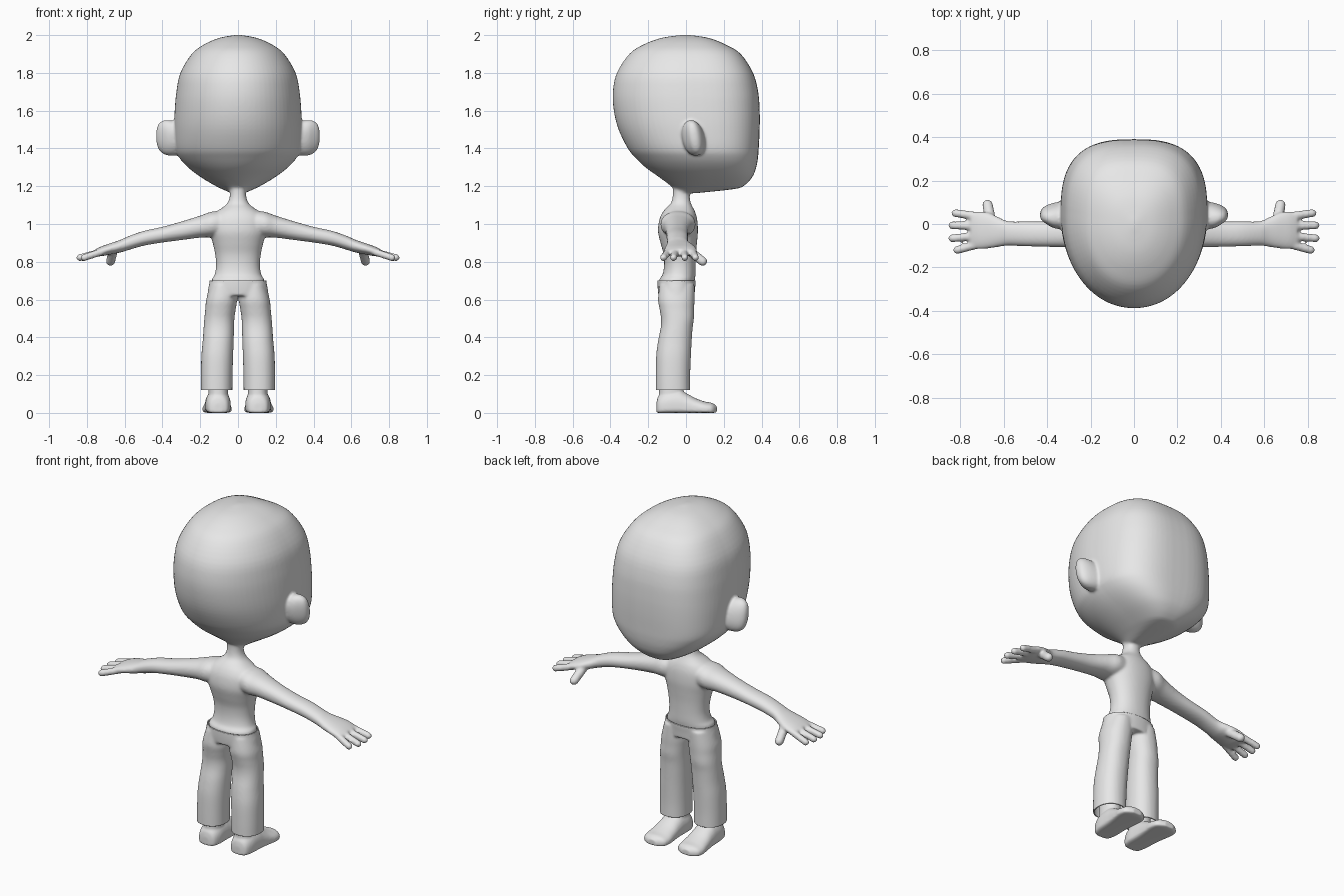
import bpy, bmesh, math
from mathutils import Vector, Matrix

if "Cube" in bpy.data.objects:
    bpy.data.objects.remove(bpy.data.objects["Cube"])

grey = bpy.data.materials.new("plain grey")
grey.diffuse_color = (0.8, 0.8, 0.8, 1)
grey.use_nodes = True
grey.node_tree.nodes["Principled BSDF"].inputs["Base Color"].default_value = grey.diffuse_color
# axis -> indices of (travel, u, v)
AXES = {'z': (2, 0, 1), 'x': (0, 2, 1), 'y': (1, 0, 2)}


def refine(rows, k):
    """Catmull-Rom interpolation between section rows."""
    out = []
    for i in range(len(rows) - 1):
        p = [rows[max(0, min(len(rows) - 1, i + d))] for d in (-1, 0, 1, 2)]
        for s in range(k):
            t = s / k
            out.append([0.5 * (2 * b + (c - a) * t + (2 * a - 5 * b + 4 * c - d) * t * t
                               + (3 * b - a - 3 * c + d) * t ** 3) for a, b, c, d in zip(*p)])
    return out + [list(rows[-1])]


def loft(bm, axis, rows, npos=2.2, nneg=2.2, mid=0.5, side=1, shear=0, k=4, n=48):
    """Closed loft of superellipse sections; row = (t, u0, u1, v0, v1)."""
    it, iu, iv = AXES[axis]
    rings = []
    for t, u0, u1, v0, v1 in refine(rows, k):
        uc, hu, vc = (u0 + u1) / 2, (u1 - u0) / 2, v0 + mid * (v1 - v0)
        ring = []
        for j in range(n):
            a = 2 * math.pi * j / n
            c, s = math.cos(a), math.sin(a)
            e = 2 / (npos if s >= 0 else nneg)
            du = hu * math.copysign(abs(c) ** e, c)
            dv = (v1 - vc if s >= 0 else vc - v0) * math.copysign(abs(s) ** e, s)
            co = [0, 0, 0]
            co[it], co[iu], co[iv] = t, uc + du, vc + dv + shear * du
            co[0] *= side
            ring.append(bm.verts.new(co))
        rings.append(ring)
    faces = [bm.faces.new(rings[0]), bm.faces.new(rings[-1])]
    for a, b in zip(rings, rings[1:]):
        for j in range(n):
            faces.append(bm.faces.new((a[j], a[(j + 1) % n], b[(j + 1) % n], b[j])))
    bmesh.ops.recalc_face_normals(bm, faces=faces)


def capsule(bm, p, q, r):
    p, q = Vector(p), Vector(q)
    vs = bmesh.ops.create_uvsphere(bm, u_segments=20, v_segments=13, radius=r)['verts']
    rot = (q - p).to_track_quat('Z', 'Y')
    for v in vs:
        co = v.co.copy()
        if co.z > 0:
            co.z += (q - p).length
        v.co = p + rot @ co


def fuse(name, bm, voxel, smooth):
    """Blend overlapping volumes into one smooth skin."""
    me = bpy.data.meshes.new(name)
    bm.to_mesh(me)
    bm.free()
    ob = bpy.data.objects.new(name, me)
    bpy.context.collection.objects.link(ob)
    m = ob.modifiers.new("remesh", 'REMESH')
    m.mode, m.voxel_size = 'VOXEL', voxel
    m = ob.modifiers.new("smooth", 'SMOOTH')
    m.factor, m.iterations = 0.5, smooth
    dg = bpy.context.evaluated_depsgraph_get()
    ob.modifiers.update() if hasattr(ob.modifiers, "update") else None
    dg.update()
    mesh = bpy.data.meshes.new_from_object(ob.evaluated_get(dg))
    ob.modifiers.clear()
    ob.data = mesh
    mesh.materials.clear()
    mesh.materials.append(grey)
    mesh.polygons.foreach_set("use_smooth", [True] * len(mesh.polygons))
    return ob


def sym(z, hw, y0, y1):
    return (z, -hw, hw, y0, y1)


# Head, ears, neck, torso, arms and hands
bm = bmesh.new()
loft(bm, 'z', [sym(*r) for r in (
    (1.163, .035, -.05, .05), (1.185, .085, -.065, .255), (1.205, .125, -.085, .31),
    (1.25, .2, -.145, .352), (1.3, .265, -.215, .372), (1.35, .31, -.267, .381),
    (1.4, .332, -.308, .385), (1.5, .338, -.357, .39), (1.6, .335, -.382, .39),
    (1.7, .326, -.387, .382), (1.8, .305, -.366, .355), (1.9, .245, -.3, .29),
    (1.95, .18, -.225, .21), (1.985, .1, -.13, .12), (2.001, .012, -.02, .015))],
    npos=2.8, nneg=2.06, mid=.54, n=72)
loft(bm, 'z', [sym(*r) for r in (
    (.64, .125, -.125, .035), (.70, .14, -.143, .046), (.73, .124, -.125, .05),
    (.78, .116, -.116, .051), (.84, .121, -.119, .053), (.9, .134, -.135, .058),
    (.96, .15, -.148, .063), (1.02, .15, -.142, .06), (1.06, .122, -.125, .05),
    (1.085, .085, -.105, .038), (1.11, .057, -.08, .026), (1.15, .043, -.07, .02),
    (1.21, .045, -.07, .03))])
for s in (1, -1):
    # Ear
    loft(bm, 'x', [(.28, 1.37, 1.53, 0, .1), (.33, 1.362, 1.543, -.02, .102),
                   (.37, 1.363, 1.55, -.016, .095), (.40, 1.374, 1.546, 0, .085),
                   (.422, 1.398, 1.528, .015, .071), (.433, 1.44, 1.49, .03, .055)],
         side=s, shear=-.15)
    # Arm and palm
    loft(bm, 'x', [(.07, .935, 1.07, -.12, .04), (.14, .93, 1.065, -.135, .05),
                   (.2, .928, 1.044, -.12, .033), (.3, .915, 1.013, -.108, .016),
                   (.4, .902, .985, -.105, .012), (.5, .885, .963, -.103, .012),
                   (.58, .862, .935, -.1, .013), (.62, .85, .917, -.105, .03),
                   (.67, .84, .9, -.113, .052), (.72, .83, .883, -.116, .058),
                   (.755, .828, .866, -.105, .045)], side=s)
    # Fingers and thumb
    for y0, y1, x in ((.036, .05, .823), (-.01, -.006, .837), (-.054, -.066, .837), (-.095, -.12, .815)):
        capsule(bm, (s * .72, y0, .853), (s * x, y1, .822), .0192)
    capsule(bm, (s * .66, .015, .86), (s * .675, .088, .802), .025)
fuse("head_and_body", bm, .007, 9)

# Trousers: hips and two legs, cut open at the waist and hems
bm = bmesh.new()
loft(bm, 'z', [sym(*r) for r in ((.62, .163, -.146, .045), (.66, .157, -.15, .048),
                                 (.70, .15, -.151, .052), (.76, .147, -.15, .052))])
for s in (1, -1):
    loft(bm, 'z', [(.68, .01, .145, -.14, .045), (.6, .005, .168, -.148, .045),
                   (.55, .012, .173, -.14, .043), (.5, .019, .178, -.132, .042),
                   (.45, .021, .182, -.134, .035), (.38, .023, .187, -.148, .03),
                   (.3, .026, .194, -.158, .026), (.2, .029, .196, -.16, .022),
                   (.12, .03, .196, -.16, .022), (.05, .03, .196, -.16, .022)], side=s)
trousers = fuse("trousers", bm, .007, 8)
bm = bmesh.new()
bm.from_mesh(trousers.data)
for z, up in ((.12, -1), (.70, 1)):
    bmesh.ops.bisect_plane(bm, geom=bm.verts[:] + bm.edges[:] + bm.faces[:],
                           plane_co=(0, 0, z), plane_no=(0, 0, up), clear_outer=True)
bm.to_mesh(trousers.data)
bm.free()
hem = trousers.modifiers.new("cloth thickness", 'SOLIDIFY')
hem.thickness, hem.offset = .006, -1

# Feet with ankles rising into the trouser legs
for s, name in ((1, "right_foot"), (-1, "left_foot")):
    bm = bmesh.new()
    loft(bm, 'y', [(-.157, .085, .125, 0.004, .05), (-.145, .055, .155, 0, .09),
                   (-.1, .04, .17, 0, .118), (-.04, .04, .174, 0, .122),
                   (0, .04, .176, 0, .105), (.05, .037, .182, 0, .078),
                   (.1, .034, .188, 0, .06), (.14, .045, .178, 0, .052),
                   (.163, .085, .14, .003, .036)], npos=2.2, nneg=5, mid=.35, side=s)
    loft(bm, 'z', [(.03, .045, .165, -.145, 0), (.1, .052, .156, -.143, -.012),
                   (.2, .055, .155, -.14, -.015)], side=s)
    fuse(name, bm, .006, 5)
